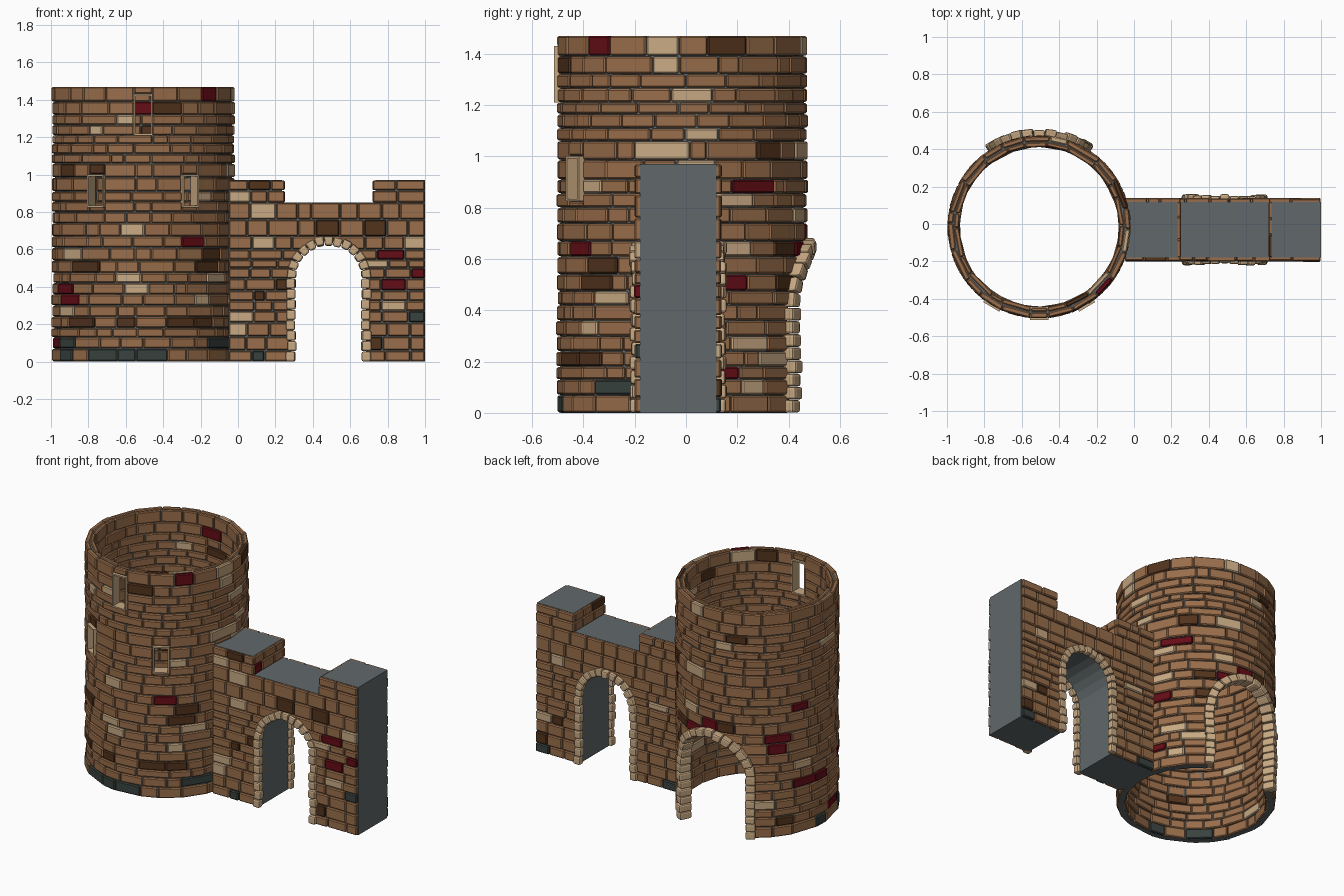
import bpy, bmesh, math, random
from math import sin, cos, pi, asin, sqrt

random.seed(7)
if "Cube" in bpy.data.objects:
    bpy.data.objects.remove(bpy.data.objects["Cube"])

COLOURS = {
    "brown_brick": (0.32, 0.155, 0.07),
    "tan_stone": (0.58, 0.40, 0.23),
    "dark_brown_brick": (0.085, 0.033, 0.012),
    "red_brick": (0.13, 0.004, 0.008),
    "slate_brick": (0.04, 0.055, 0.05),
    "grey_mortar": (0.12, 0.14, 0.145),
}
BROWN, TAN, DARK, RED, SLATE, GREY = range(len(COLOURS))
materials = []
for name, rgb in COLOURS.items():
    m = bpy.data.materials.new(name)
    m.use_nodes = True
    m.diffuse_color = (*rgb, 1)
    bsdf = m.node_tree.nodes["Principled BSDF"]
    bsdf.inputs["Base Color"].default_value = (*rgb, 1)
    bsdf.inputs["Roughness"].default_value = 0.9
    materials.append(m)


def finish(bm, name, bevel=0, segments=1):
    """Turn a bmesh into an object, with worn edges if wanted."""
    bmesh.ops.recalc_face_normals(bm, faces=bm.faces)
    mesh = bpy.data.meshes.new(name)
    bm.to_mesh(mesh)
    bm.free()
    for m in materials:
        mesh.materials.append(m)
    ob = bpy.data.objects.new(name, mesh)
    bpy.context.collection.objects.link(ob)
    if bevel:
        mod = ob.modifiers.new("worn_edges", "BEVEL")
        mod.width, mod.segments = bevel, segments
        mod.limit_method = "ANGLE"
        mod.use_clamp_overlap = False
    return ob


def block(bm, place, corners, d0, d1, mat, gu=0, gz=0):
    """Six-sided block: four (u, z) corners between depths d0 and d1."""
    cu = sum(c[0] for c in corners) / 4
    cz = sum(c[1] for c in corners) / 4
    pts = [(u - math.copysign(gu, u - cu), z - math.copysign(gz, z - cz)) for u, z in corners]
    near, far = [[bm.verts.new(place(u, d, z)) for u, z in pts] for d in (d0, d1)]
    faces = [near, far] + [[near[i], near[i - 1], far[i - 1], far[i]] for i in range(4)]
    for f in faces:
        bm.faces.new(f).material_index = mat


def rect(u0, u1, z0, z1):
    return [(u0, z0), (u1, z0), (u1, z1), (u0, z1)]


def fill(lo, hi, z0, z1, width):
    """Split a course into bricks; lo and hi are (bottom, top) ends."""
    a, b = sum(lo) / 2, sum(hi) / 2
    n = max(1, round((b - a) / width))
    cuts = [lo]
    for k in range(1, n):
        c = a + (b - a) * (k + random.uniform(-0.3, 0.3)) / n
        c = min(max(c, lo[0] + width / 4), hi[0] - width / 4)
        cuts.append((c, c))
    cuts.append(hi)
    for p, q in zip(cuts, cuts[1:]):
        yield [(p[0], z0), (q[0], z0), (q[1], z1), (p[1], z1)]


def pick(corners, accents):
    """Colour of a brick: a listed accent, or mostly brown by chance."""
    for mat, u, z in accents:
        if corners[0][0] < u < corners[1][0] and corners[0][1] < z < corners[2][1]:
            return mat
    r = random.random()
    if corners[0][1] < 0.01 and r < 0.25:
        return SLATE
    return RED if r < 0.015 else TAN if r < 0.055 else DARK if r < 0.09 else BROWN


def arch_half(z, spring, r):
    """Half width of an arched opening at height z."""
    return r if z <= spring else sqrt(max(0, r * r - (z - spring) ** 2))


def arch_stones(bm, place, centre, spring, r0, r1, d0, d1, legs=8, ring=13):
    for side in (-1, 1):
        for k in range(legs):
            j, e = random.uniform(-.006, .006), random.uniform(-.005, .005)
            z0, z1 = spring * k / legs, spring * (k + 1) / legs
            block(bm, place, rect(centre + side * (r0 + e), centre + side * (r1 + e), z0, z1),
                  d0, d1 + j, TAN, 0, 0.001)
    for k in range(ring):
        t0, t1 = pi * (k + 0.03) / ring, pi * (k + 0.97) / ring
        e = random.uniform(-.004, .004)
        pts = [(centre + r * cos(t), spring + r * sin(t))
               for r, t in ((r0 + e, t0), (r1 + e, t0), (r1 + e, t1), (r0 + e, t1))]
        block(bm, place, pts, d0, d1 + random.uniform(-.006, .006), TAN)


# ---- round tower ----
CX, CY, SPRING, ARCH_R = -0.507, -0.015, 0.41, 0.245
COURSES = [0, .07, .13, .18, .24, .30, .36, .42, .475, .54, .61, .67, .74, .80, .855,
           .91, .985, 1.06, 1.11, 1.165, 1.21, 1.265, 1.32, 1.39, 1.47]
WINDOWS = [(-0.54, 0.825, 1.0), (0, 1.21, 1.43), (0.54, 0.825, 1.0)]
TOWER_ACCENTS = [
    (TAN, 1.44, 1.43), (TAN, 1.4, 1.36), (TAN, 1.6, 1.03), (TAN, 1.66, 1.08), (RED, 2.17, .88),
    (TAN, 2.1, .83), (RED, 2.09, .51), (DARK, .82, .57), (DARK, .8, .5), (TAN, 2.09, .27),
    (TAN, 1.02, .44), (DARK, .3, 1.35), (DARK, -.6, 1.03), (TAN, -.78, .57), (DARK, -.73, .5),
    (RED, -1.01, .38), (RED, -1.14, .33), (SLATE, -.55, .03), (SLATE, .09, .03),
    (SLATE, -.87, .1), (SLATE, .97, .1), (RED, -2.3, .6), (RED, -1.8, .32), (TAN, 3, 1.43)]


def round_place(a, r, z):
    return (CX + r * sin(a), CY - r * cos(a), z)


def tower_pieces(z0, z1):
    """Bricks of one course, leaving the doorway and windows open."""
    h = [asin(arch_half(z, SPRING, ARCH_R) / 0.475) for z in (z0, z1)]
    turn = random.uniform(0, 0.3) if h[0] == 0 else 0
    lo = tuple(-pi + turn + x for x in h)
    end = tuple(pi + turn - x for x in h)
    for a, w0, w1 in WINDOWS:
        if z0 < w1 - 0.005 and z1 > w0 + 0.005:
            yield from fill(lo, (a - 0.1,) * 2, z0, z1, 0.29)
            if w0 - z0 > 0.02:
                yield rect(a - 0.1, a + 0.1, z0, w0)
            if z1 - w1 > 0.02:
                yield rect(a - 0.1, a + 0.1, w1, z1)
            lo = (a + 0.1,) * 2
    yield from fill(lo, end, z0, z1, 0.29)


outer, inner, mortar = bmesh.new(), bmesh.new(), bmesh.new()
for z0, z1 in zip(COURSES, COURSES[1:]):
    for c in tower_pieces(z0, z1):
        block(outer, round_place, c, 0.46, 0.488 + random.uniform(-.003, .004),
              pick(c, TOWER_ACCENTS), 0.004, 0.002)
        core = [(u, min(z, COURSES[-1] - 0.008)) for u, z in c]
        block(mortar, round_place, core, 0.444, 0.476, GREY)
    for c in tower_pieces(z0, z1):
        block(inner, round_place, c, 0.432 + random.uniform(-.003, .003), 0.455,
              pick(c, []), 0.004, 0.002)
finish(outer, "tower_outer_bricks", 0.006)
finish(inner, "tower_inner_bricks", 0.005)
finish(mortar, "tower_mortar")

# doorway stones follow the curve of the tower
door = bmesh.new()
arch_stones(door, lambda u, d, z: round_place(pi - asin(u / 0.49), d, z),
            0, SPRING, 0.22, 0.27, 0.44, 0.522)
finish(door, "tower_doorway_stones", 0.01, 2)

# window frames are thin rectangular tubes through the tower wall
for i, (a, w0, w1) in enumerate(WINDOWS):
    def flat_place(u, d, z):
        return (CX + d * sin(a) + u * cos(a), CY - d * cos(a) + u * sin(a), z)
    frame, w, t = bmesh.new(), 0.05, 0.009
    for r in (rect(-w, t - w, w0, w1), rect(w - t, w, w0, w1),
              rect(t - w, w - t, w0, w0 + t), rect(t - w, w - t, w1 - t, w1)):
        block(frame, flat_place, r, 0.425, 0.499, TAN)
    finish(frame, f"window_frame_{i + 1}")

# ---- gate wall ----
LEFT, RIGHT, MID, G_SPRING, G_R = -0.05, 1.0, 0.485, 0.445, 0.2
FRONT, BACK = -0.18, 0.118
LOW, HIGH, NOTCH_L, NOTCH_R = 0.85, 0.97, 0.25, 0.72
ROWS = [0, .06, .135, .21, .27, .325, .38, .445, .5, .545, .60, .67, .76, LOW, .915, HIGH]
GATE_ACCENTS = [
    (RED, .8, .58), (TAN, .92, .64), (TAN, .04, .18), (SLATE, .13, .03), (SLATE, .95, .24),
    (DARK, .43, .72), (DARK, .13, .35), (DARK, .12, .95), (TAN, .16, .62), (DARK, .75, .1)]

# mortar core with arched passage and notched top
outline = [(LEFT, 0), (MID - G_R, 0)]
outline += [(MID - G_R * cos(pi * k / 12), G_SPRING + G_R * sin(pi * k / 12)) for k in range(13)]
outline += [(MID + G_R, 0), (RIGHT, 0), (RIGHT, HIGH), (NOTCH_R + .015, HIGH),
            (NOTCH_R + .015, LOW), (NOTCH_L - .015, LOW), (NOTCH_L - .015, HIGH), (LEFT, HIGH)]
core = bmesh.new()
face = core.faces.new([core.verts.new((x, FRONT, z)) for x, z in outline])
moved = bmesh.ops.extrude_face_region(core, geom=[face])["geom"]
bmesh.ops.translate(core, vec=(0, BACK - FRONT, 0),
                    verts=[v for v in moved if isinstance(v, bmesh.types.BMVert)])
for f in core.faces:
    f.material_index = GREY
finish(core, "gate_wall_core")


def gate_pieces(z0, z1):
    if z0 >= LOW:
        spans = [((LEFT,) * 2, (NOTCH_L,) * 2), ((NOTCH_R,) * 2, (RIGHT,) * 2)]
    else:
        h = [arch_half(z, G_SPRING, G_R + 0.005) for z in (z0, z1)]
        spans = [((LEFT,) * 2, tuple(MID - x for x in h)),
                 (tuple(MID + x for x in h), (RIGHT,) * 2)]
        if h[0] == 0:
            spans = [((LEFT,) * 2, (RIGHT,) * 2)]
    for lo, hi in spans:
        yield from fill(lo, hi, z0, z1, 0.115)


# brick facing and arch stones on the front and the back
for side, y, out, accents in (("front", FRONT, -1, GATE_ACCENTS), ("back", BACK, 1, [])):
    def face_place(u, d, z):
        return (u, y + out * d, z)
    bricks, stones = bmesh.new(), bmesh.new()
    for z0, z1 in zip(ROWS, ROWS[1:]):
        for c in gate_pieces(z0, z1):
            block(bricks, face_place, c, -0.008, 0.018 + random.uniform(-.003, .004),
                  pick(c, accents), 0.002, 0.002)
    arch_stones(stones, face_place, MID, G_SPRING, 0.177, 0.226, -0.005, 0.036)
    finish(bricks, f"gate_{side}_bricks", 0.006)
    finish(stones, f"gate_{side}_arch_stones", 0.01, 2)

# brick cheeks of the raised wall ends
cheeks = bmesh.new()
for x0, x1 in ((NOTCH_L - .02, NOTCH_L), (NOTCH_R, NOTCH_R + .02)):
    for z0, z1 in zip(ROWS[-3:], ROWS[-2:]):
        for c in fill((FRONT,) * 2, (BACK,) * 2, z0, z1, 0.11):
            block(cheeks, lambda u, d, z: (d, u, z), c, x0, x1, pick(c, []), 0.002, 0.002)
finish(cheeks, "gate_notch_bricks", 0.005)
